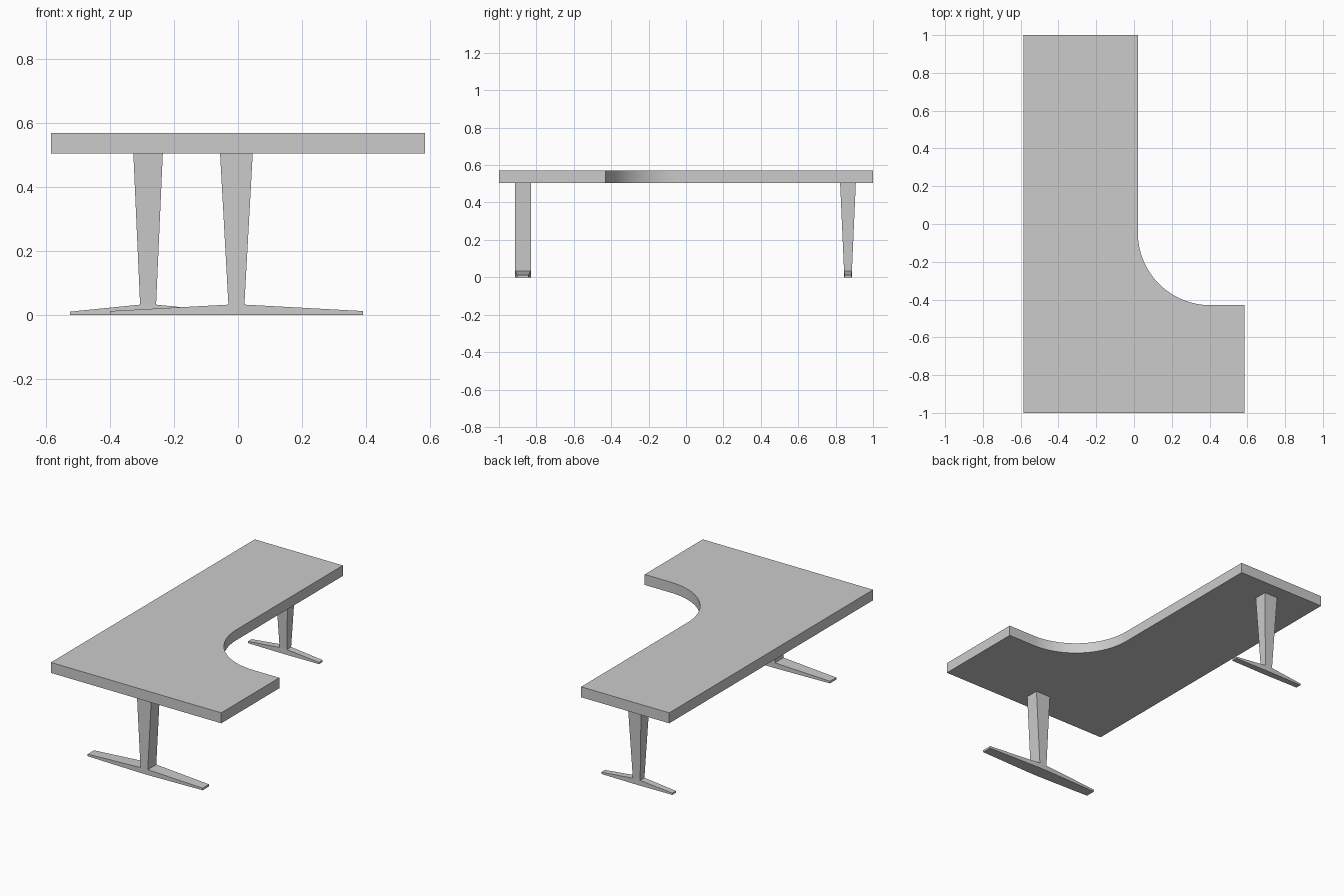
import bpy, bmesh
from math import sin, cos, pi, radians

if "Cube" in bpy.data.objects:
    bpy.data.objects.remove(bpy.data.objects["Cube"])


def add_mesh(name, bm):
    bmesh.ops.recalc_face_normals(bm, faces=bm.faces)
    mesh = bpy.data.meshes.new(name)
    bm.to_mesh(mesh)
    bm.free()
    obj = bpy.data.objects.new(name, mesh)
    bpy.context.collection.objects.link(obj)
    return obj


def loft(name, rings):
    """Skin a list of equal-length rings and cap both ends."""
    bm = bmesh.new()
    loops = [[bm.verts.new(p) for p in ring] for ring in rings]
    for a, b in zip(loops, loops[1:]):
        for i in range(len(a)):
            j = (i + 1) % len(a)
            bm.faces.new((a[i], a[j], b[j], b[i]))
    bm.faces.new(loops[0])
    bm.faces.new(loops[-1])
    return add_mesh(name, bm)


def leg(name, cx, cy, reach, foot_mid, foot_end, bottom, top, end_h):
    # Foot: low bar thinning towards its tips
    joint_z = 0.033
    sections = ((-reach, foot_end, end_h), (-bottom[0], foot_mid, joint_z),
                (bottom[0], foot_mid, joint_z), (reach, foot_end, end_h))
    loft(name + "_foot", [[(cx + x, cy - w, 0), (cx + x, cy + w, 0),
                           (cx + x, cy + w, h), (cx + x, cy - w, h)]
                          for x, w, h in sections])
    # Column: widens upwards to the underside of the desktop
    loft(name + "_column", [[(cx + sx * hx, cy + sy * hy, z)
                             for sx, sy in ((-1, -1), (1, -1), (1, 1), (-1, 1))]
                            for (hx, hy), z in ((bottom, joint_z), (top, 0.505))])


# Desktop: L-shaped slab with a rounded inner corner
R, ARC_X, ARC_Y, STEPS = 0.385, 0.405, -0.045, 32
outline = [(-0.585, 1), (-0.585, -1), (0.585, -1), (0.585, ARC_Y - R)]
for i in range(STEPS + 1):
    a = 1.5 * pi - 0.5 * pi * i / STEPS
    outline.append((ARC_X + R * cos(a), ARC_Y + R * sin(a)))
outline.append((ARC_X - R, 1))
desktop = loft("desktop", [[(x, y, z) for x, y in outline] for z in (0.505, 0.57)])
bpy.context.view_layer.objects.active = desktop
desktop.select_set(True)
bpy.ops.object.shade_smooth_by_angle(angle=radians(30))

# Legs: a broad one in front, a slimmer one at the back
leg("front_leg", -0.005, -0.872, 0.395, 0.042, 0.031, (0.025, 0.042), (0.051, 0.042), 0.013)
leg("back_leg", -0.281, 0.866, 0.244, 0.021, 0.018, (0.025, 0.021), (0.046, 0.042), 0.011)
